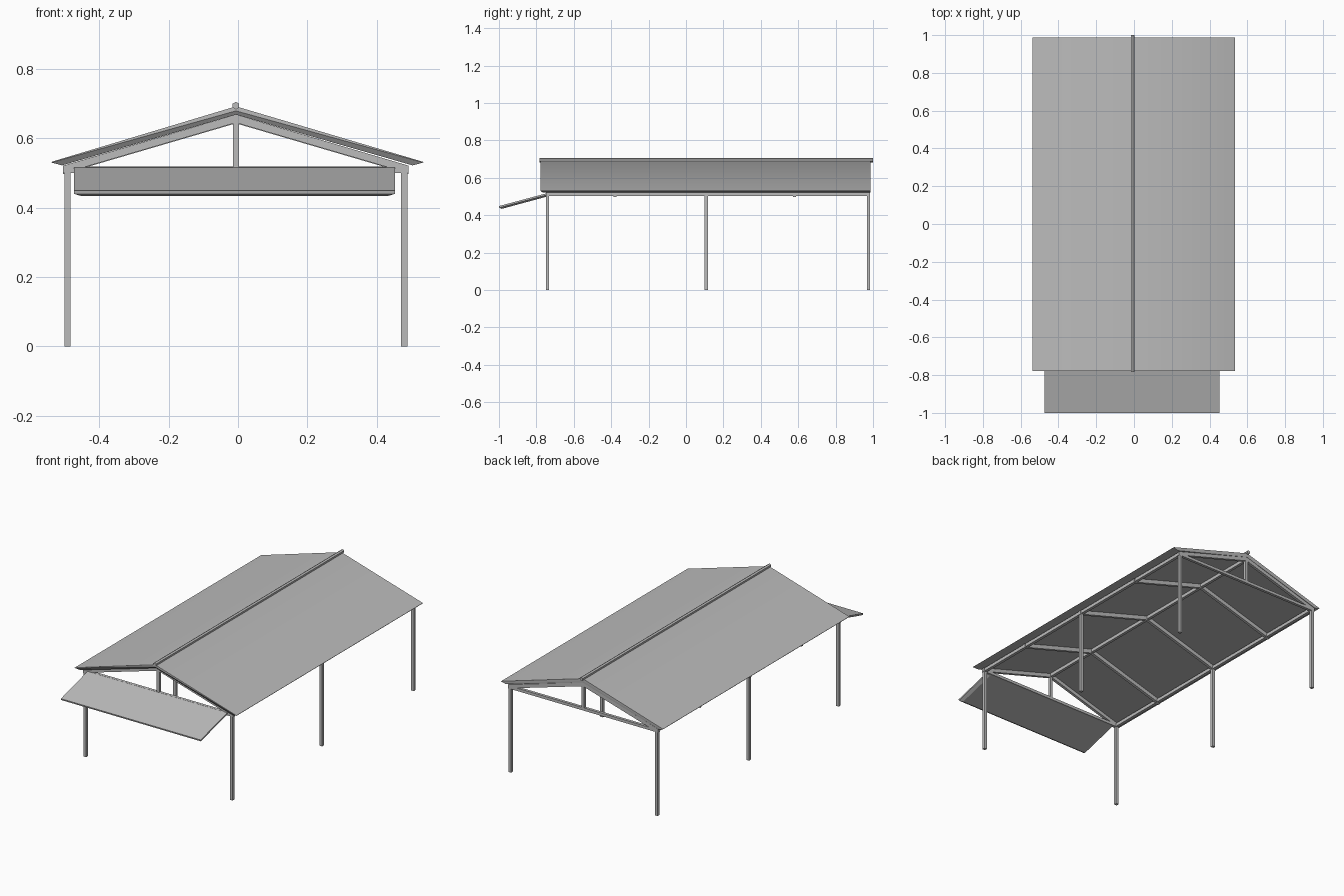
import bpy, bmesh, math

cube = bpy.data.objects.get("Cube")
if cube:
    bpy.data.objects.remove(cube)

grey = bpy.data.materials.new("plain_grey")
grey.use_nodes = True
grey.diffuse_color = (0.5, 0.5, 0.5, 1)
grey.node_tree.nodes["Principled BSDF"].inputs["Base Color"].default_value = (0.5, 0.5, 0.5, 1)

CX = -0.006                       # centre line of the frame
FRONT, MIDDLE, BACK = -0.74, 0.108, 0.975
BAR = 0.017                       # timber thickness
POST_X = 0.485


def finish(name, bm, smooth=None):
    bmesh.ops.recalc_face_normals(bm, faces=bm.faces)
    mesh = bpy.data.meshes.new(name)
    bm.to_mesh(mesh)
    bm.free()
    mesh.materials.append(grey)
    obj = bpy.data.objects.new(name, mesh)
    bpy.context.collection.objects.link(obj)
    if smooth:
        bpy.ops.object.select_all(action='DESELECT')
        obj.select_set(True)
        bpy.context.view_layer.objects.active = obj
        bpy.ops.object.shade_smooth_by_angle(angle=math.radians(smooth))
    return obj


def prism(name, profile, y0, y1):
    """Extrude an x-z profile along y."""
    bm = bmesh.new()
    face = bm.faces.new([bm.verts.new((CX + x, y0, z)) for x, z in profile])
    ext = bmesh.ops.extrude_face_region(bm, geom=[face])
    for v in ext["geom"]:
        if isinstance(v, bmesh.types.BMVert):
            v.co.y = y1
    return finish(name, bm)


def bar(name, x, y0, y1, z0, z1, width=BAR):
    w = width / 2
    return prism(name, [(x - w, z0), (x + w, z0), (x + w, z1), (x - w, z1)], y0, y1)


def plate(name, layers, smooth=None):
    """Closed slab from stacked layers; each layer is a front row and a back row."""
    bm = bmesh.new()
    grid = [[[bm.verts.new(p) for p in row] for row in layer] for layer in layers]
    n = len(grid[0][0])
    for layer in (grid[0], grid[-1]):
        f, b = layer
        for i in range(n - 1):
            bm.faces.new((f[i], f[i + 1], b[i + 1], b[i]))
    for up, low in zip(grid, grid[1:]):
        for r in (0, 1):
            for i in range(n - 1):
                bm.faces.new((up[r][i], up[r][i + 1], low[r][i + 1], low[r][i]))
        for i in (0, n - 1):
            bm.faces.new((up[0][i], up[1][i], low[1][i], low[0][i]))
    return finish(name, bm, smooth)


# Gable roof with chamfered lower edges
def roof_layer(half, eave, apex, y0, y1):
    section = [(-half, eave), (0, apex), (half, eave)]
    return [[(CX + 0.004 * (x != 0) + x, y, z) for x, z in section] for y in (y0, y1)]


plate("roof", [roof_layer(0.536, 0.532, 0.692, -0.777, 0.987),
               roof_layer(0.536, 0.530, 0.679, -0.777, 0.987),
               roof_layer(0.505, 0.522, 0.668, -0.767, 0.985)], smooth=34.5)

# Ridge cap
prism("ridge_cap", [(0.011 * math.cos(k * math.pi / 3 + math.pi / 6),
                     0.694 + 0.011 * math.sin(k * math.pi / 3 + math.pi / 6))
                    for k in range(6)], -0.783, 1.0)


# Front awning
def awning_layer(inset, y0, z0, z1):
    xs = (-0.473 + inset, 0.453 - inset)
    return [[(x, y0, z0) for x in xs], [(x, -0.742, z1) for x in xs]]


plate("front_awning", [awning_layer(0, -1.0, 0.449, 0.518),
                       awning_layer(0, -0.998, 0.440, 0.509),
                       awning_layer(0.02, -0.985, 0.434, 0.500)])

# Posts and eave beams
for side, x in (("right", -POST_X), ("left", POST_X)):
    for place, y in (("front", FRONT), ("middle", MIDDLE), ("back", BACK)):
        bar(f"{side}_{place}_post", x, y - BAR / 2, y + BAR / 2, 0, 0.505, 0.018)
    bar(f"{side}_eave_beam", x, FRONT - BAR / 2, 0.984, 0.502, 0.522, 0.018)


# Rafter pairs
def rafters(name, y, drop=0):
    h, top, low = 0.498, (0.521, 0.668), (0.499 - drop, 0.645 - drop)
    prism(name, [(-h, low[0]), (0, low[1]), (h, low[0]),
                 (h, top[0]), (0, top[1]), (-h, top[0])], y - BAR / 2, y + BAR / 2)


for place, y in (("front", FRONT), ("back", BACK)):
    rafters(f"{place}_rafters", y)
    bar(f"{place}_tie_beam", 0, y - BAR / 2, y + BAR / 2, 0.500, 0.517, 2 * POST_X)
    bar(f"{place}_king_post", 0, y - BAR / 2, y + BAR / 2, 0.505, 0.655)
for i, y in enumerate((-0.38, MIDDLE, 0.58)):
    rafters(f"inner_rafters_{i + 1}", y, 0.002)

# Ridge beam
bar("ridge_beam", 0, FRONT, BACK, 0.646, 0.667)
